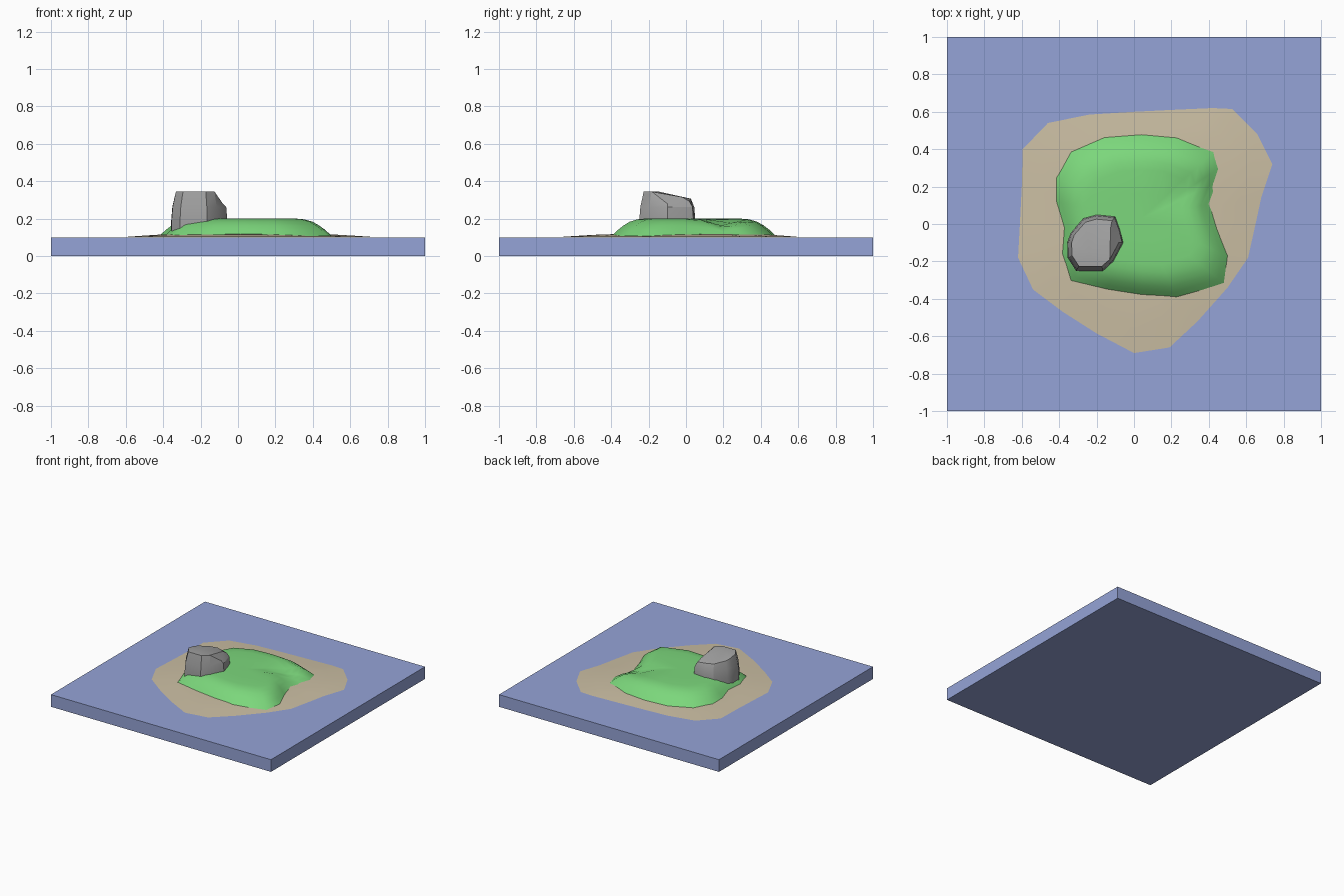
import bpy, bmesh, math

if "Cube" in bpy.data.objects:
    bpy.data.objects.remove(bpy.data.objects["Cube"])


def material(name, rgb):
    m = bpy.data.materials.new(name)
    m.diffuse_color = (*rgb, 1)
    m.use_nodes = True
    m.node_tree.nodes["Principled BSDF"].inputs["Base Color"].default_value = m.diffuse_color
    return m


def finish(bm, name, mat=None, angle=None):
    bmesh.ops.recalc_face_normals(bm, faces=bm.faces)
    me = bpy.data.meshes.new(name)
    bm.to_mesh(me)
    bm.free()
    ob = bpy.data.objects.new(name, me)
    bpy.context.collection.objects.link(ob)
    if mat:
        me.materials.append(mat)
    if angle:
        bpy.ops.object.select_all(action='DESELECT')
        ob.select_set(True)
        bpy.context.view_layer.objects.active = ob
        bpy.ops.object.shade_smooth_by_angle(angle=math.radians(angle))
    return ob


def mound(name, outline, centre, rings, height, mat=None, angle=None):
    """Shrink an outline towards its centre in (scale, z) rings; close with a fan."""
    bm = bmesh.new()
    cx, cy = centre
    loops = []
    for s, z in rings:
        loop = []
        for x, y in outline:
            px, py = cx + (x - cx) * s, cy + (y - cy) * s
            loop.append(bm.verts.new((px, py, height(px, py, z))))
        loops.append(loop)
    n = len(outline)
    for a, b in zip(loops, loops[1:]):
        for i in range(n):
            j = (i + 1) % n
            bm.faces.new((a[i], a[j], b[j], b[i]))
    tip = bm.verts.new((cx, cy, height(cx, cy, rings[-1][1])))
    for i in range(n):
        bm.faces.new((loops[-1][i], loops[-1][(i + 1) % n], tip))
    return finish(bm, name, mat, angle)


# Square slab of water
bm = bmesh.new()
bmesh.ops.create_cube(bm, size=1)
for v in bm.verts:
    v.co = (v.co.x * 2, v.co.y * 2, v.co.z * 0.1 + 0.05)
finish(bm, "water", material("water_blue", (0.30, 0.37, 0.68)))

# Thin beach
beach = [(-.46, .54), (-.24, .585), (0, .6), (.2, .61), (.42, .62), (.525, .615),
         (.66, .48), (.74, .32), (.68, .14), (.65, 0), (.61, -.18), (.5, -.34),
         (.34, -.52), (.19, -.66), (0, -.69), (-.2, -.585), (-.38, -.47),
         (-.54, -.35), (-.62, -.18), (-.61, 0), (-.6, .2), (-.595, .4)]
mound("beach", beach, (0.03, 0.03), [(1, .1005), (.82, .109), (.65, .116), (.4, .117)],
      lambda x, y, z: z, material("sand", (0.60, 0.52, 0.37)), 30)

# Grassy hill with a hollow near its right side
grass = [(-.34, .39), (-.16, .465), (.04, .48), (.23, .465), (.43, .39), (.46, .3),
         (.455, .23), (.41, .11), (.45, -.03), (.5, -.17), (.48, -.315), (.23, -.395),
         (.04, -.385), (-.15, -.355), (-.34, -.305), (-.39, -.16), (-.38, -.02),
         (-.42, .12), (-.42, .25)]


def hollow(x, y, z):
    d2 = ((x - .33) / .15) ** 2 + ((y - .19) / .08) ** 2
    return max(z - .04 * math.exp(-d2), .108)


mound("grass_hill", grass, (0.04, 0.03),
      [(1, .108), (.93, .138), (.86, .162), (.78, .183), (.68, .196), (.58, .2), (.3, .2)],
      hollow, material("grass_green", (0.20, 0.68, 0.20)), 50)

# Boulder: tapered sides, bevelled rim, top falling away to the right and back
rock = [(-.31, -.25), (-.165, -.25), (-.11, -.2), (-.057, -.1), (-.075, -.03),
        (-.10, .04), (-.2, .05), (-.27, .03), (-.34, -.05), (-.357, -.1),
        (-.355, -.18)]


def rock_top(x, y, z):
    limit = .345 - .22 * max(0, y + .15)
    if x > -.125:
        limit = min(limit, .295 - .35 * (x + .125))
    return min(z, limit)


bm = bmesh.new()
loops = []
for s, z in [(1, .11), (1, .19), (.96, .262), (.84, .345)]:
    loop = []
    for x, y in rock:
        px, py = -.21 + (x + .21) * s, -.1 + (y + .1) * s
        loop.append(bm.verts.new((px, py, rock_top(px, py, z))))
    loops.append(loop)
n = len(rock)
for a, b in zip(loops, loops[1:]):
    for i in range(n):
        bm.faces.new((a[i], a[(i + 1) % n], b[(i + 1) % n], b[i]))
rim = loops[-1]
# Ridge line dividing the high plateau from the lower right lobe
front = bm.verts.new((-.13, -.19, .345))
back = bm.verts.new((-.125, -.02, .315))
mid = bm.verts.new((-.24, -.15, .345))
for i, j in [(7, 8), (8, 9), (9, 10), (10, 0), (0, 1)]:
    bm.faces.new((rim[i], rim[j], mid))
for tri in [(rim[1], front, mid), (front, back, mid), (back, rim[6], mid),
            (rim[6], rim[7], mid), (rim[1], rim[2], front), (rim[5], rim[6], back)]:
    bm.faces.new(tri)
bm.faces.new((rim[2], rim[3], front))
bm.faces.new((rim[3], rim[4], back, front))
bm.faces.new((rim[4], rim[5], back))
finish(bm, "boulder", material("stone", (0.36, 0.36, 0.36)), 25)
